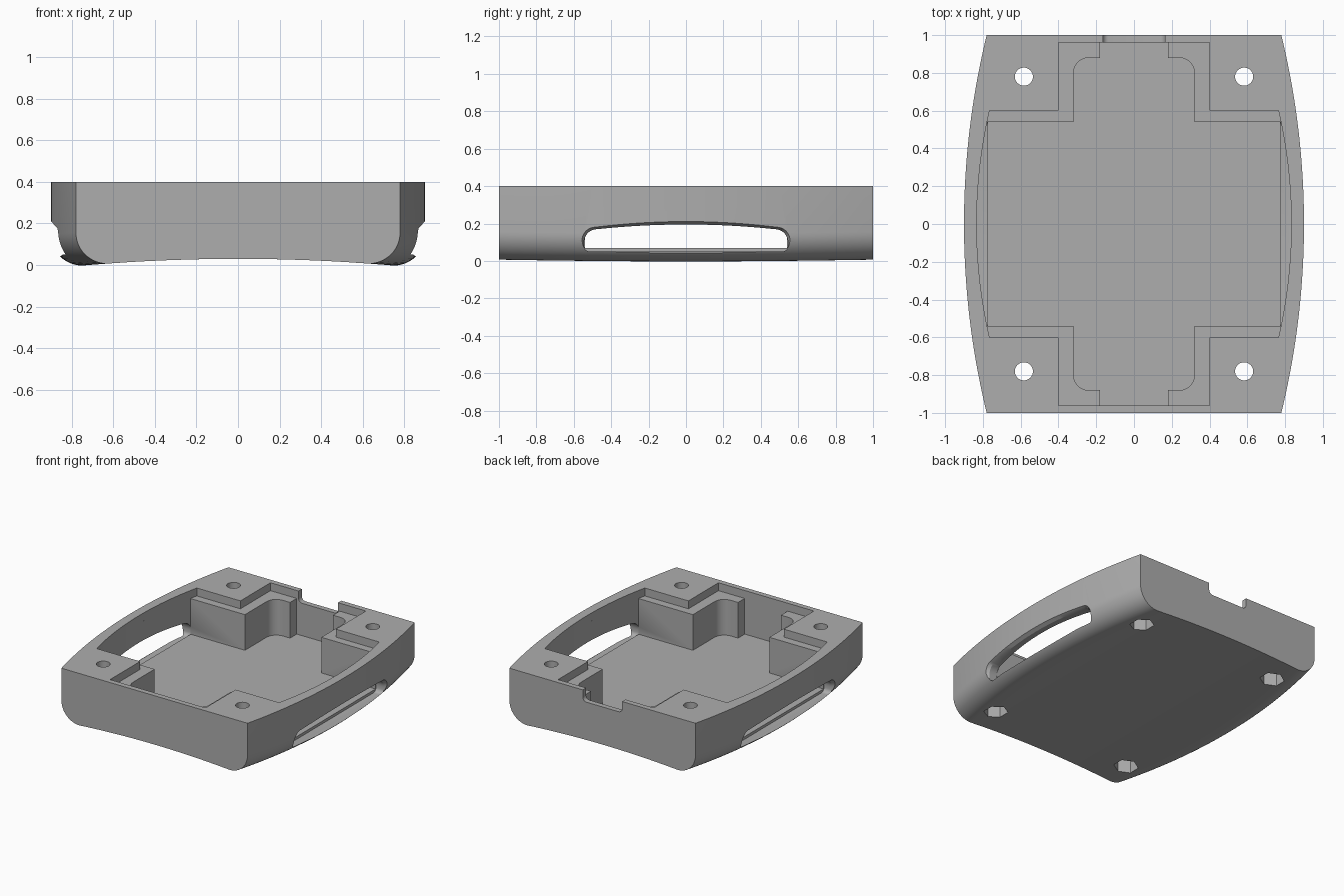
import bpy, bmesh
from math import sin, cos, pi, radians, sqrt

if "Cube" in bpy.data.objects:
    bpy.data.objects.remove(bpy.data.objects["Cube"], do_unlink=True)

grey = bpy.data.materials.new("plain grey")
grey.use_nodes = True
colour = (0.42, 0.42, 0.42, 1)
grey.diffuse_color = colour
grey.node_tree.nodes["Principled BSDF"].inputs["Base Color"].default_value = colour

HEIGHT, FLOOR, LEDGE, ROUND = 0.4, 0.07, 0.34, 0.15


def loft(name, rings):
    """Closed solid through rings of equal point count."""
    bm = bmesh.new()
    loops = [[bm.verts.new(p) for p in ring] for ring in rings]
    n = len(loops[0])
    for a, b in zip(loops, loops[1:]):
        for i in range(n):
            j = (i + 1) % n
            bm.faces.new((a[i], a[j], b[j], b[i]))
    bm.faces.new(loops[0][::-1])
    bm.faces.new(loops[-1])
    bmesh.ops.recalc_face_normals(bm, faces=bm.faces[:])
    mesh = bpy.data.meshes.new(name)
    bm.to_mesh(mesh)
    bm.free()
    obj = bpy.data.objects.new(name, mesh)
    bpy.context.collection.objects.link(obj)
    mesh.materials.append(grey)
    return obj


def prism(name, outline, z0, z1):
    return loft(name, [[(x, y, z) for x, y in outline] for z in (z0, z1)])


def arc(cx, cy, r, start, end, steps=8):
    angles = [radians(start + (end - start) * i / steps) for i in range(steps + 1)]
    return [(cx + r * cos(a), cy + r * sin(a)) for a in angles]


def outer_x(y):
    r = 4.227
    return 0.9 - r + sqrt(r * r - y * y)


def inner_x(y):
    return 0.833 - 0.068 * (y / 0.6) ** 2


def bottom_z(x):
    return 0.03 - 0.03 * (x / 0.72) ** 2


# Bowed outer body with rounded lower edges and a slightly hollow underside
def body_ring(y):
    w = outer_x(y)
    edge = w - ROUND
    low = bottom_z(edge)
    half = [(edge * i / 10, bottom_z(edge * i / 10)) for i in range(10)]
    half += arc(edge, low + ROUND, ROUND, -90, 0, 12) + [(w, HEIGHT)]
    full = half + [(-x, z) for x, z in half[:0:-1]]
    return [(x, y, z) for x, z in full]


case = loft("case_shell", [body_ring(-1 + i / 20) for i in range(41)])


# Four-way symmetric cavity outlines
def four_way(quarter):
    top = quarter + [(-x, y) for x, y in reversed(quarter)]
    return top + [(-x, -y) for x, y in top[1:-1]]


def side_arc(y_end):
    return [(inner_x(y_end * i / 12), y_end * i / 12) for i in range(13)]


upper = side_arc(0.6) + [(0.4, 0.6), (0.4, 0.96)]
lower = side_arc(0.54) + [(0.32, 0.54)] + arc(0.24, 0.8, 0.08, 0, 90) + [(0.18, 0.88), (0.18, 0.96)]
cutters = [prism("upper_cavity", four_way(upper), LEDGE, 0.5),
           prism("lower_cavity", four_way(lower), FLOOR, LEDGE + 0.02)]

# Long hand slots with a flared rim, one on each side
half_slot = arc(0.515, 0.08, 0.03, -90, 0, 5) + arc(0.475, 0.1, 0.07, 0, 80, 8)
half_slot += [(0.4 * (1 - i / 8), 0.195 - 0.018 * (1 - i / 8) ** 2) for i in range(9)]
slot = half_slot + [(-y, z) for y, z in half_slot[-2::-1]]


def slot_ring(side, depth, flare):
    ring = []
    for y, z in slot:
        y2 = y * (1 + 0.04 * flare)
        z2 = 0.12 + (z - 0.12) * (1 + 0.3 * flare)
        x = 0.775 if depth is None else outer_x(y2) + depth
        ring.append((side * x, y2, z2))
    return ring


for side in (-1, 1):
    cutters.append(loft("side_slot", [slot_ring(side, None, 0), slot_ring(side, -0.025, 0),
                                      slot_ring(side, 0, 0.7), slot_ring(side, 0.1, 0.7)]))

# Cable notch in the back wall
notch = arc(-0.135, 0.345, 0.03, 180, 270, 5) + arc(0.135, 0.345, 0.03, 270, 360, 5)
notch += [(0.165, 0.5), (-0.165, 0.5)]
cutters.append(loft("back_notch", [[(x, y, z) for x, z in notch] for y in (0.93, 1.1)]))

# Screw holes with hexagonal nut pockets underneath
for sx in (-1, 1):
    for sy in (-1, 1):
        cx, cy = sx * 0.583, sy * 0.78
        cutters.append(prism("screw_hole", arc(cx, cy, 0.048, 0, 360, 32)[:-1], -0.1, 0.5))
        cutters.append(prism("nut_pocket", arc(cx, cy, 0.085, 30, 390, 6)[:-1], -0.1, 0.16))

bpy.context.view_layer.objects.active = case
for cutter in cutters:
    cutter.hide_render = True
    mod = case.modifiers.new("cut", "BOOLEAN")
    mod.operation, mod.solver, mod.object = "DIFFERENCE", "EXACT", cutter
    bpy.ops.object.modifier_apply(modifier=mod.name)
    bpy.data.objects.remove(cutter, do_unlink=True)

bpy.ops.object.select_all(action="DESELECT")
case.select_set(True)
bpy.ops.object.shade_smooth_by_angle(angle=radians(30))
